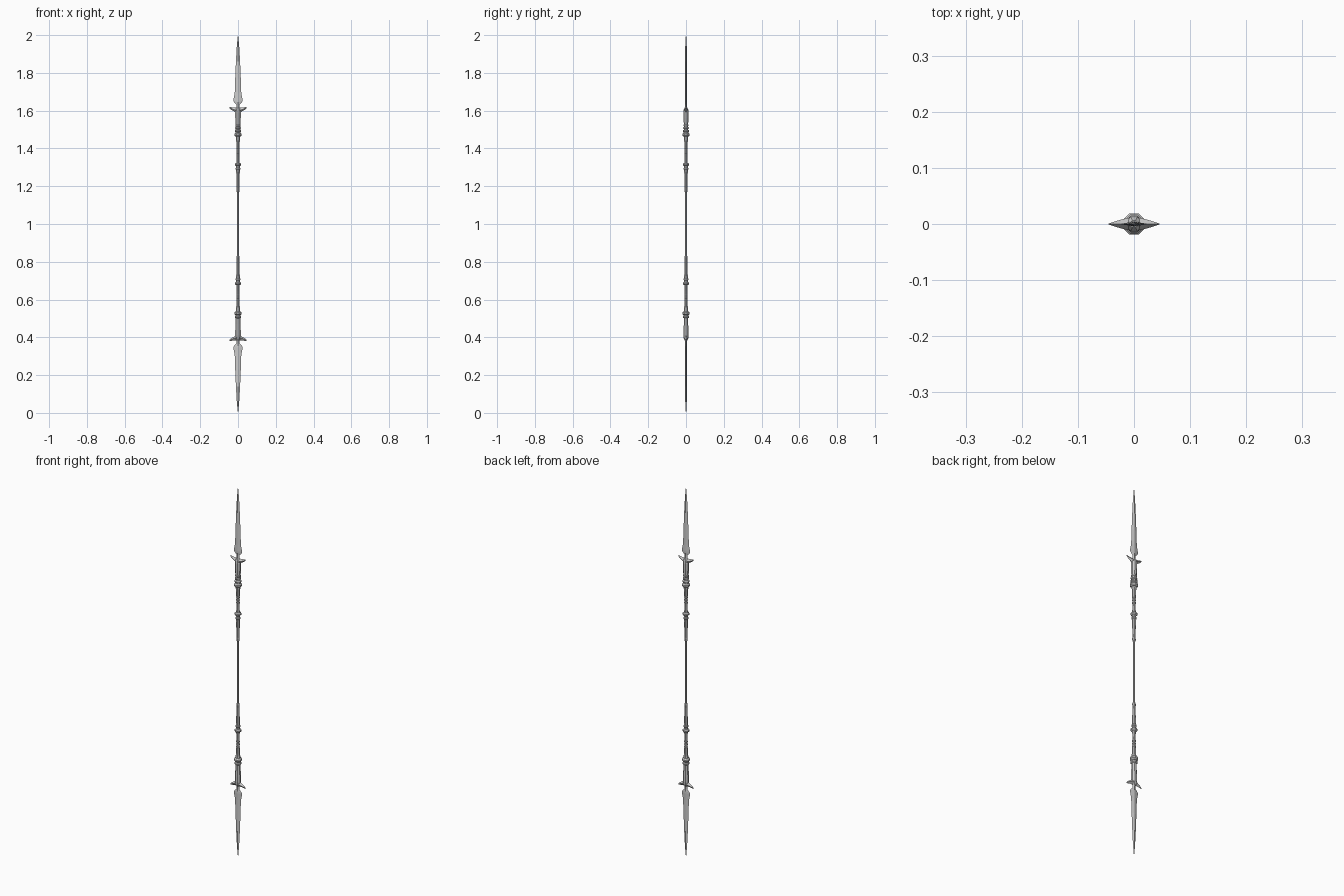
import bpy, bmesh, math

if "Cube" in bpy.data.objects:
    bpy.data.objects.remove(bpy.data.objects["Cube"])


def mesh_from_rings(name, rings, flip):
    """Skin a stack of equal rings; flip mirrors the part to the lower end."""
    bm = bmesh.new()
    loops = [[bm.verts.new((x, y, 2 - z if flip else z)) for x, y, z in r] for r in rings]
    n = len(loops[0])
    for a, b in zip(loops, loops[1:]):
        for i in range(n):
            bm.faces.new((a[i], a[(i + 1) % n], b[(i + 1) % n], b[i]))
    bm.faces.new(loops[0])
    bm.faces.new(loops[-1])
    bmesh.ops.recalc_face_normals(bm, faces=bm.faces)
    me = bpy.data.meshes.new(name)
    bm.to_mesh(me)
    bm.free()
    ob = bpy.data.objects.new(name, me)
    bpy.context.collection.objects.link(ob)
    return ob


def lathe(name, profile, flip, sides=8, sx=1.0):
    """Faceted turned part, with flats facing front and sides."""
    k = 1 / math.cos(math.pi / sides)
    rings = [[(sx * k * r * math.cos(math.tau * (i + .5) / sides),
               k * r * math.sin(math.tau * (i + .5) / sides), z)
              for i in range(sides)] for z, r in profile]
    return mesh_from_rings(name, rings, flip)


def collar(name, z, r, h, flip):
    return lathe(name, [(z - h, r * .7), (z - h * .4, r), (z + h * .4, r), (z + h, r * .7)], flip)


# plain central shaft
lathe("shaft", [(0.80, .0058), (1.20, .0058)], False, sx=.9)

for end, flip in (("upper", False), ("lower", True)):
    # flat diamond-section blade, flared at the base
    outline = [(1.605, .010, .006), (1.632, .008, .005), (1.645, .021, .0045), (1.655, .025, .0045),
               (1.69, .0175, .004), (1.77, .0148, .004), (1.86, .011, .004),
               (1.94, .0065, .004), (1.98, .0028, .003), (2.0, .0003, .0003)]
    mesh_from_rings(end + "_blade",
                    [[(w, 0, z), (0, t, z), (-w, 0, z), (0, -t, z)] for z, w, t in outline], flip)

    # winged crossguard, sections run along x
    half = [(.045, 1.617, .003, .001), (.036, 1.612, .007, .004),
            (.024, 1.607, .009, .0075), (.010, 1.602, .014, .011)]
    secs = [(-x, z, h, t) for x, z, h, t in half] + [(0, 1.601, .015, .012)] + half[::-1]
    mesh_from_rings(end + "_crossguard",
                    [[(x, 0, z + h), (x, t, z), (x, 0, z - h), (x, -t, z)] for x, z, h, t in secs], flip)

    # flared socket under the guard
    lathe(end + "_socket", [(1.46, .009), (1.47, .013), (1.50, .011), (1.53, .0115),
                            (1.56, .013), (1.59, .0135), (1.605, .012), (1.618, .006)], flip, sx=1.12)
    # main collar; only the upper end has the extra bands
    collar(end + "_main_collar", 1.472, .019, .010, flip)
    bands = [(1.492, .0165)] if flip else [(1.492, .0165), (1.508, .015), (1.522, .0135)]
    for i, (z, r) in enumerate(bands):
        collar(f"{end}_socket_band_{i + 1}", z, r, .007, flip)

    # tapering neck between the collars
    lathe(end + "_neck", [(1.31, .009), (1.335, .008), (1.355, .007), (1.40, .007),
                          (1.415, .0085), (1.44, .0095), (1.462, .0115)], flip)
    for i in range(3):
        collar(f"{end}_neck_wrap_{i + 1}", 1.375 + i * .015, .0085, .006, flip)

    # lower collar and long sleeve running to the shaft
    collar(end + "_small_collar", 1.315, .0155, .009, flip)
    collar(end + "_sleeve_band", 1.292, .012, .008, flip)
    lathe(end + "_sleeve", [(1.168, .0058), (1.172, .008), (1.182, .008), (1.188, .0068),
                            (1.225, .0075), (1.26, .009), (1.285, .0098), (1.315, .0098)], flip)
